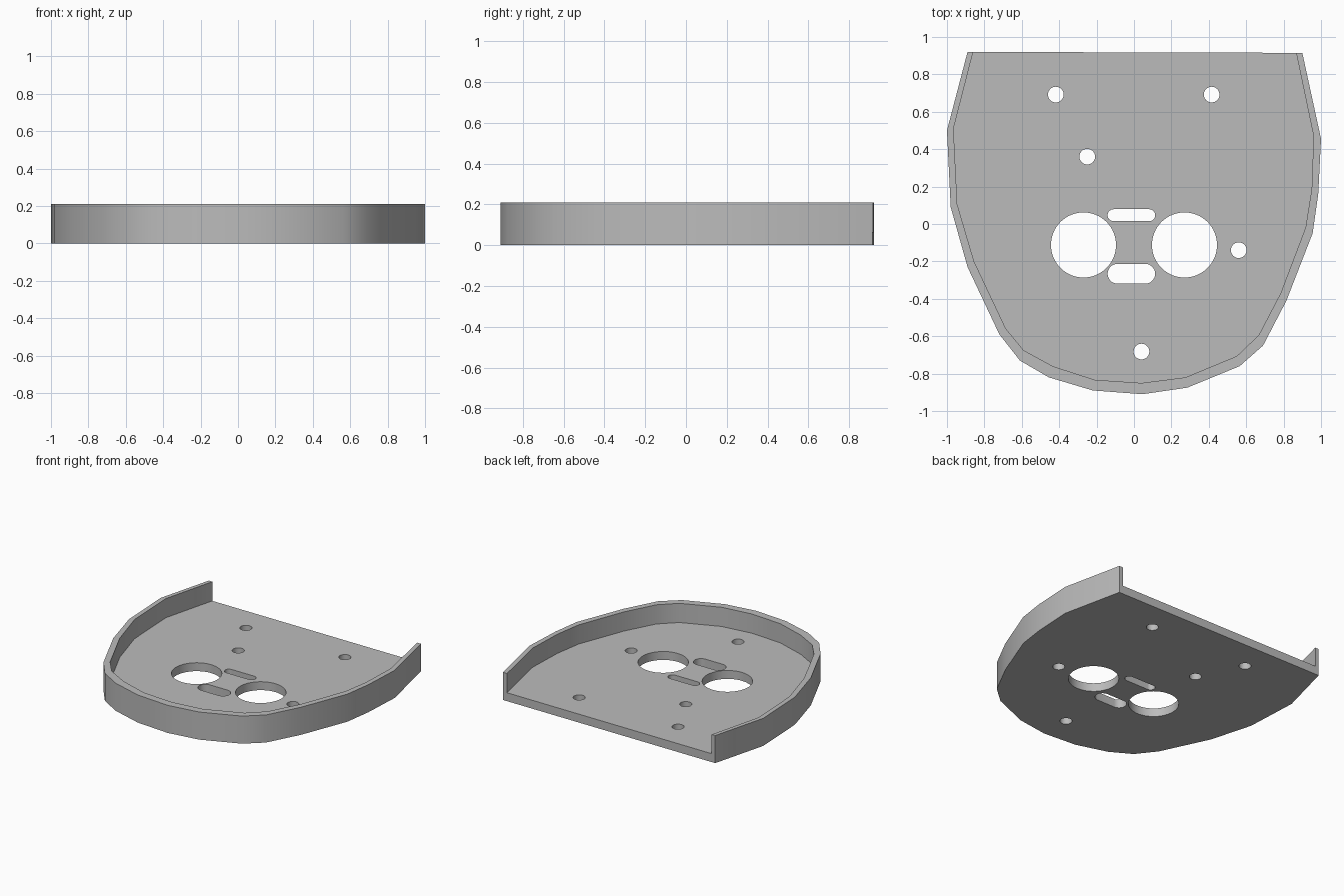
import bpy
import bmesh
from math import cos, sin, pi

cube = bpy.data.objects.get("Cube")
if cube:
    bpy.data.objects.remove(cube, do_unlink=True)

HEIGHT, FLOOR = 0.21, 0.064

# Outer and inner wall outlines, from the back right corner round the front
OUTER = [(-.89, .92), (-1, .50), (-.98, .09), (-.89, -.23), (-.72, -.59),
         (-.61, -.73), (-.455, -.82), (-.22, -.89), (.045, -.91), (.285, -.875),
         (.565, -.76), (.69, -.65), (.815, -.41), (.955, -.05), (.985, .16),
         (1, .455), (.90, .915)]
INNER = [(-.86, .92), (-.965, .51), (-.945, .105), (-.855, -.20), (-.685, -.56),
         (-.59, -.675), (-.435, -.76), (-.21, -.833), (.04, -.85), (.275, -.82),
         (.55, -.706), (.667, -.594), (.784, -.37), (.917, -.02), (.95, .187),
         (.96, .47), (.867, .915)]


def circle(x, y, r, n=48):
    return [(x + r * cos(2 * pi * i / n), y + r * sin(2 * pi * i / n)) for i in range(n)]


def slot(x, y, half_length, r, n=16):
    """Rounded slot along x."""
    pts = []
    for side in (1, -1):
        for i in range(n + 1):
            a = -pi / 2 + pi * i / n
            pts.append((x + side * (half_length - r + r * cos(a)), y + side * r * sin(a)))
    return pts


def prisms(name, outlines, z0, z1):
    """One object made of upright prisms."""
    bm = bmesh.new()
    for outline in outlines:
        face = bm.faces.new([bm.verts.new((x, y, z0)) for x, y in outline])
        top = bmesh.ops.extrude_face_region(bm, geom=[face])["geom"]
        bmesh.ops.translate(bm, vec=(0, 0, z1 - z0),
                            verts=[v for v in top if isinstance(v, bmesh.types.BMVert)])
    bmesh.ops.recalc_face_normals(bm, faces=bm.faces)
    mesh = bpy.data.meshes.new(name)
    bm.to_mesh(mesh)
    bm.free()
    obj = bpy.data.objects.new(name, mesh)
    bpy.context.collection.objects.link(obj)
    return obj


def cut(obj, cutter):
    cutter.hide_render = True
    mod = obj.modifiers.new("cut", "BOOLEAN")
    mod.operation, mod.solver, mod.object = "DIFFERENCE", "EXACT", cutter
    bpy.context.view_layer.objects.active = obj
    bpy.ops.object.modifier_apply(modifier=mod.name)
    bpy.data.objects.remove(cutter, do_unlink=True)


# Tray with a walled rim, open at the back
tray = prisms("tray", [OUTER], 0, HEIGHT)
pocket = [(INNER[0][0], 1.1)] + INNER + [(INNER[-1][0], 1.1)]
cut(tray, prisms("pocket_cutter", [pocket], FLOOR, HEIGHT + .1))

# Two large openings, two slots and the screw holes
holes = [circle(side * .27, -.112, .174, 64) for side in (-1, 1)]
holes += [slot(-.014, .047, .127, .032), slot(-.014, -.266, .127, .053)]
holes += [circle(x, y, .042, 32) for x, y in
          [(-.418, .692), (.415, .692), (-.25, .36), (.56, -.14), (.04, -.682)]]
cut(tray, prisms("hole_cutter", holes, -.1, FLOOR + .06))

# Plain grey finish
grey = bpy.data.materials.new("grey")
grey.use_nodes = True
grey.diffuse_color = (.5, .5, .5, 1)
grey.node_tree.nodes["Principled BSDF"].inputs["Base Color"].default_value = (.5, .5, .5, 1)
tray.data.materials.clear()
tray.data.materials.append(grey)

bpy.ops.object.select_all(action="DESELECT")
tray.select_set(True)
bpy.context.view_layer.objects.active = tray
bpy.ops.object.shade_smooth_by_angle(angle=pi / 6)
